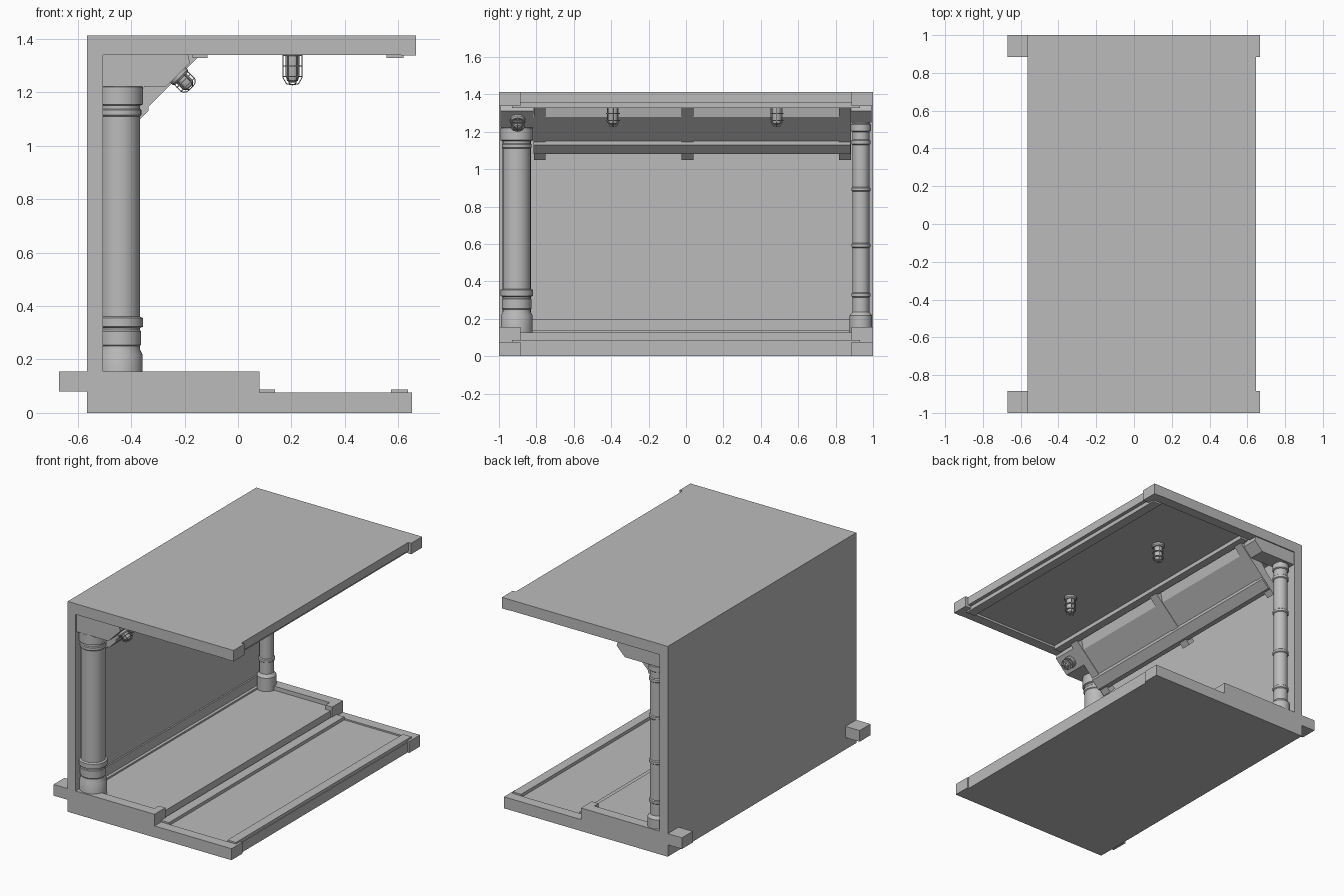
import bpy, bmesh, math
from mathutils import Matrix, Vector

cube = bpy.data.objects.get("Cube")
if cube:
    bpy.data.objects.remove(cube, do_unlink=True)

grey = bpy.data.materials.new("plain grey")
grey.use_nodes = True
COLOUR = (0.5, 0.5, 0.5, 1)
grey.diffuse_color = COLOUR
grey.node_tree.nodes["Principled BSDF"].inputs["Base Color"].default_value = COLOUR


def finish(name, bm, smooth=False):
    bmesh.ops.recalc_face_normals(bm, faces=bm.faces)
    mesh = bpy.data.meshes.new(name)
    bm.to_mesh(mesh)
    bm.free()
    mesh.materials.append(grey)
    obj = bpy.data.objects.new(name, mesh)
    bpy.context.collection.objects.link(obj)
    if smooth:
        bpy.ops.object.select_all(action='DESELECT')
        obj.select_set(True)
        bpy.context.view_layer.objects.active = obj
        bpy.ops.object.shade_smooth_by_angle(angle=math.radians(35))
    return obj


def extrude(name, outline, y0, y1):
    """Extrude an (x, z) outline along y."""
    bm = bmesh.new()
    face = bm.faces.new([bm.verts.new((x, y0, z)) for x, z in outline])
    new = bmesh.ops.extrude_face_region(bm, geom=[face])["geom"]
    moved = [v for v in new if isinstance(v, bmesh.types.BMVert)]
    bmesh.ops.translate(bm, verts=moved, vec=(0, y1 - y0, 0))
    return finish(name, bm)


def box(name, x0, x1, y0, y1, z0, z1):
    return extrude(name, [(x0, z0), (x1, z0), (x1, z1), (x0, z1)], y0, y1)


def lathe(bm, profile, matrix, sides=32):
    """Spin a closed (radius, height) profile and place it."""
    rings = []
    for r, h in profile:
        rings.append([bm.verts.new(matrix @ Vector((
            r * math.cos(2 * math.pi * i / sides),
            r * math.sin(2 * math.pi * i / sides), h))) for i in range(sides)])
    for a, b in zip(rings, rings[1:]):
        for i in range(sides):
            j = (i + 1) % sides
            bm.faces.new((a[i], a[j], b[j], b[i]))
    bm.faces.new(rings[0])
    bm.faces.new(rings[-1])


def column(name, x, y, z0, z1, shaft, base, collars):
    """Round column: wide base, thin shaft and bevelled collars (low, high, radius)."""
    profile = [(base, z0), (base, z0 + 0.09), (shaft, z0 + 0.11)]
    for low, high, r in collars:
        profile += [(shaft, low), (r, low + 0.005), (r, high - 0.005), (shaft, high)]
    profile.append((shaft, z1))
    bm = bmesh.new()
    lathe(bm, profile, Matrix.Translation((x, y, 0)))
    return finish(name, bm, True)


def lamp(name, place, tilt, length):
    """Caged bulkhead lamp; local +z points away from its mount."""
    m = Matrix.Translation(place) @ Matrix.Rotation(tilt, 4, 'Y')
    bm = bmesh.new()
    lathe(bm, [(0.04, 0), (0.04, 0.012), (0.034, 0.02), (0.026, 0.02)], m, 16)
    lathe(bm, [(0.026, 0.01), (0.026, length * 0.75), (0.02, length * 0.88),
               (0.008, length * 0.93)], m, 16)
    for h in (0.45, 0.75):
        z = length * h
        lathe(bm, [(0.033, z - 0.002), (0.037, z - 0.002),
                   (0.037, z + 0.002), (0.033, z + 0.002)], m, 16)
    # cage bars arch over the glass
    path = [(0.035, 0.015), (0.035, length * 0.8), (0.022, length * 0.97), (0, length)]
    for k in range(6):
        turn = m @ Matrix.Rotation(k * math.pi / 3, 4, 'Z')
        for (r0, h0), (r1, h1) in zip(path, path[1:]):
            a, b = Vector((r0, 0, h0)), Vector((r1, 0, h1))
            spin = (b - a).to_track_quat('Z', 'Y').to_matrix().to_4x4()
            bmesh.ops.create_cone(
                bm, cap_ends=True, segments=5, radius1=0.002, radius2=0.002,
                depth=(b - a).length, matrix=turn @ Matrix.Translation((a + b) / 2) @ spin)
    return finish(name, bm, True)


# main shell: floor slabs, rear wall and ceiling
box("rear_wall", -0.565, -0.505, -1, 1, 0, 1.412)
box("ceiling", -0.505, 0.645, -1, 1, 1.355, 1.412)
box("lower_floor", -0.505, 0.64, -1, 1, 0, 0.067)
box("raised_floor", -0.505, 0.068, -0.93, 0.93, 0.067, 0.127)
box("wall_skirting", -0.505, -0.495, -0.93, 0.93, 0.127, 0.2)
box("skirting_foot", -0.495, -0.475, -0.93, 0.93, 0.127, 0.138)

# raised rims, corner blocks and rear pegs at both ends
for side, label in ((-1, "front"), (1, "back")):
    edge, inner, corner = side, side * 0.93, side * 0.885
    box(label + "_step_rim", -0.505, 0.068, inner, edge, 0.067, 0.155)
    box(label + "_step_corner", 0.03, 0.08, corner, edge, 0.067, 0.155)
    box(label + "_floor_rim", 0.068, 0.64, inner, edge, 0.067, 0.077)
    box(label + "_floor_corner", 0.6, 0.652, corner, edge, 0, 0.077)
    box(label + "_ceiling_rim", -0.505, 0.645, inner, edge, 1.34, 1.355)
    box(label + "_ceiling_corner", 0.61, 0.667, corner, edge, 1.338, 1.412)
    box(label + "_rear_peg", -0.67, -0.565, corner, edge, 0.08, 0.155)

# long strips on floor and ceiling
for label, x0, x1 in (("inner", 0.075, 0.138), ("outer", 0.573, 0.636)):
    box(label + "_floor_strip", x0, x1, -0.93, 0.93, 0.067, 0.088)
for label, x0, x1 in (("inner", -0.17, -0.115), ("outer", 0.555, 0.62)):
    box(label + "_ceiling_strip", x0, x1, -0.93, 0.93, 1.328, 1.355)

# columns
column("front_column", -0.442, -0.905, 0.127, 1.23, 0.075, 0.085,
       [(0.25, 0.31, 0.079), (0.318, 0.36, 0.087), (1.11, 1.138, 0.08),
        (1.15, 1.225, 0.087)])
column("back_column", -0.442, 0.935, 0.127, 1.26, 0.045, 0.06,
       [(0.315, 0.34, 0.051), (0.58, 0.605, 0.051), (0.88, 0.905, 0.051),
        (1.13, 1.158, 0.051), (1.2, 1.245, 0.053)])

# brackets above the columns
for label, y0, y1, low in (("front", -0.992, -0.815, 1.222), ("back", 0.88, 0.992, 1.25)):
    extrude(label + "_bracket",
            [(-0.505, 1.355), (-0.19, 1.355), (-0.18, 1.31),
             (low - 1.49, low), (-0.505, low)], y0, y1)

# sloped panel with a stepped face, held by three ribs
extrude("sloped_panel",
        [(-0.19, 1.355), (-0.205, 1.28), (-0.335, 1.15), (-0.335, 1.13), (-0.385, 1.08),
         (-0.42, 1.08), (-0.42, 1.13), (-0.25, 1.355)], -0.815, 0.88)
for label, y in (("front", -0.782), ("middle", 0.008), ("back", 0.85)):
    extrude(label + "_rib",
            [(-0.15, 1.33), (-0.43, 1.05), (-0.47, 1.09), (-0.205, 1.355), (-0.15, 1.355)],
            y - 0.032, y + 0.032)

# lamps
lamp("front_ceiling_lamp", (0.204, -0.39, 1.355), math.pi, 0.127)
lamp("back_ceiling_lamp", (0.204, 0.485, 1.355), math.pi, 0.127)
lamp("bracket_lamp", (-0.225, -0.9, 1.265), math.radians(135), 0.07)
